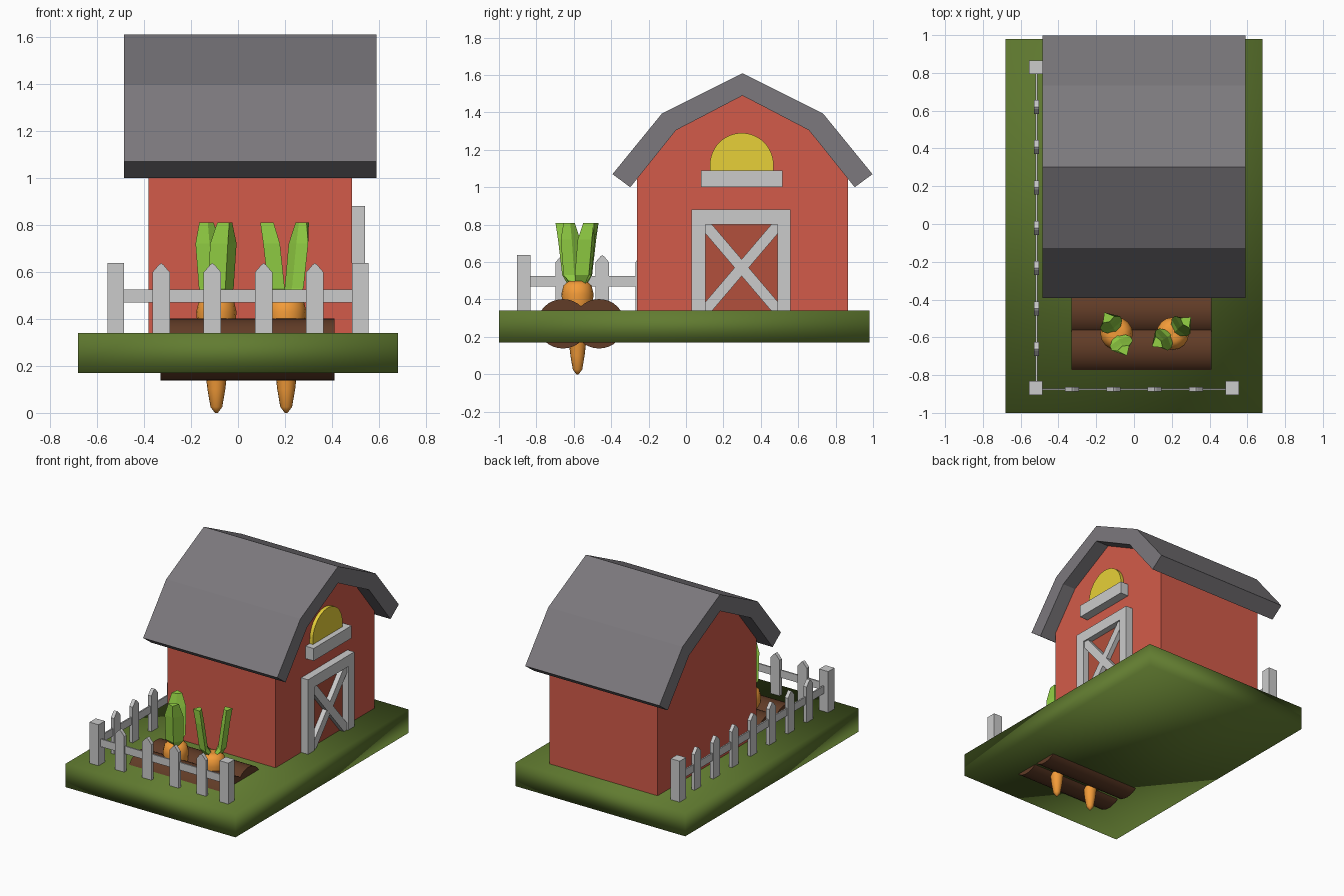
import bpy, bmesh, math
from mathutils import Vector

if "Cube" in bpy.data.objects:
    bpy.data.objects.remove(bpy.data.objects["Cube"])


def material(name, rgb):
    m = bpy.data.materials.new(name)
    m.diffuse_color = (*rgb, 1)
    m.use_nodes = True
    m.node_tree.nodes["Principled BSDF"].inputs["Base Color"].default_value = m.diffuse_color
    return m


RED = material("barn_red", (0.65, 0.105, 0.067))
DARK_RED = material("door_red", (0.45, 0.08, 0.045))
SLATE = material("slate", (0.2, 0.19, 0.205))
YELLOW = material("window_yellow", (0.8, 0.63, 0.04))
GRASS = material("grass", (0.12, 0.2, 0.03))
SOIL = material("soil", (0.12, 0.045, 0.02))
ORANGE = material("carrot_orange", (0.9, 0.33, 0.04))
LEAF = material("leaf_green", (0.3, 0.65, 0.06))


def loft(name, rings, mat=None, smooth=False):
    """Skin a list of equal-length rings and cap both ends."""
    bm = bmesh.new()
    loops = [[bm.verts.new(p) for p in ring] for ring in rings]
    n = len(loops[0])
    for a, b in zip(loops, loops[1:]):
        for i in range(n):
            j = (i + 1) % n
            bm.faces.new((a[i], a[j], b[j], b[i]))
    bm.faces.new(loops[0][::-1])
    bm.faces.new(loops[-1])
    bmesh.ops.recalc_face_normals(bm, faces=bm.faces)
    for f in bm.faces:
        f.smooth = smooth
    mesh = bpy.data.meshes.new(name)
    bm.to_mesh(mesh)
    bm.free()
    ob = bpy.data.objects.new(name, mesh)
    bpy.context.collection.objects.link(ob)
    if mat:
        mesh.materials.append(mat)
    return ob


def prism_x(name, pts, x0, x1, mat=None, smooth=False):
    return loft(name, [[(x, y, z) for y, z in pts] for x in (x0, x1)], mat, smooth)


def prism_y(name, pts, y0, y1, mat=None):
    return loft(name, [[(x, y, z) for x, z in pts] for y in (y0, y1)], mat)


def box(name, x0, x1, y0, y1, z0, z1, mat=None, smooth=False):
    return prism_x(name, [(y0, z0), (y1, z0), (y1, z1), (y0, z1)], x0, x1, mat, smooth)


# Ground slab
box("ground", -0.68, 0.68, -1.0, 0.98, 0.17, 0.34, GRASS, True)

# Barn body and gambrel roof
C = 0.302
inner = [(-0.60, 1.0), (-0.355, 1.305), (0, 1.49), (0.355, 1.305), (0.60, 1.0)]
outer = [(-0.695, 1.07), (-0.43, 1.395), (0, 1.61), (0.43, 1.395), (0.695, 1.07)]
wall = [(-0.565, 0.33), (-0.565, 1.045)] + inner[1:4] + [(0.565, 1.045), (0.565, 0.33)]
prism_x("barn_walls", [(C + y, z) for y, z in wall], -0.38, 0.485, RED)
prism_x("roof", [(C + y, z) for y, z in outer + inner[::-1]], -0.485, 0.59, SLATE)

# Door panel, frame and cross braces
box("door_panel", 0.48, 0.495, 0.06, 0.53, 0.33, 0.85, DARK_RED)
frame = [(0.03, 0.335), (0.03, 0.88), (0.56, 0.88), (0.56, 0.335),
         (0.49, 0.335), (0.49, 0.80), (0.105, 0.80), (0.105, 0.335)]
prism_x("door_frame", frame, 0.48, 0.54)
for i, s in enumerate((1, -1)):
    a, b = Vector((0.2975 - s * 0.20, 0.335)), Vector((0.2975 + s * 0.20, 0.805))
    d = (b - a).normalized()
    n = Vector((-d.y, d.x)) * 0.029
    prism_x(f"door_brace_{i + 1}", [a - n, b - n, b + n, a + n], 0.48, 0.529 + 0.001 * i)

# Half-round window with its sill
arc = [(C - 0.004 + 0.17 * math.cos(t * math.pi / 24), 1.12 + 0.17 * math.sin(t * math.pi / 24))
       for t in range(25)]
arc += [(C - 0.174, 1.05), (C + 0.166, 1.05)]
prism_x("window", arc, 0.475, 0.51, YELLOW)
box("window_sill", 0.475, 0.55, 0.08, 0.515, 1.0, 1.09)


# Fence: corner posts, rails and pointed pickets
def picket_profile(c):
    return [(c - 0.037, 0.33), (c + 0.037, 0.33), (c + 0.037, 0.598), (c + 0.01, 0.63),
            (c, 0.637), (c - 0.01, 0.63), (c - 0.037, 0.598)]


for i, (x, y) in enumerate([(-0.52, -0.868), (0.52, -0.868), (-0.52, 0.83)]):
    box(f"fence_post_{i + 1}", x - 0.036, x + 0.036, y - 0.036, y + 0.036, 0.33, 0.637)
box("front_rail", -0.52, 0.52, -0.88, -0.87, 0.47, 0.525)
box("side_rail", -0.522, -0.512, -0.868, 0.83, 0.47, 0.525)
for i in range(4):
    prism_y(f"front_picket_{i + 1}", picket_profile(-0.327 + i * 0.218), -0.888, -0.862)
for i in range(7):
    prism_x(f"side_picket_{i + 1}", picket_profile(-0.661 + i * 0.2135), -0.53, -0.504)

# Two soil mounds
for i, y in enumerate((-0.658, -0.465)):
    ring = [(y + 0.137 * math.cos(t * math.tau / 32), 0.27 + 0.132 * math.sin(t * math.tau / 32))
            for t in range(32)]
    mound = prism_x(f"soil_mound_{i + 1}", ring, -0.33, 0.41, SOIL)
    for f in mound.data.polygons:
        f.use_smooth = len(f.vertices) == 4

# Carrots with folded leaf blades
root = [(0.006, 0.0), (0.025, 0.025), (0.038, 0.10), (0.046, 0.17), (0.062, 0.28),
        (0.08, 0.37), (0.086, 0.43), (0.075, 0.475), (0.045, 0.50), (0.015, 0.497)]
# Blade sections: distance out, half width, height
blade = [(0.0, 0.015, 0.46), (0.045, 0.06, 0.53), (0.07, 0.062, 0.72), (0.085, 0.035, 0.81)]
for k, (cx, angles) in enumerate([(-0.092, (120, -65)), (0.205, (212, 42))]):
    cy = -0.58
    rings = [[(cx + r * math.cos(t * math.tau / 16), cy + r * math.sin(t * math.tau / 16), z)
              for t in range(16)] for r, z in root]
    loft(f"carrot_{k + 1}", rings, ORANGE, True)
    for j, deg in enumerate(angles):
        a = math.radians(deg)
        out, side = Vector((math.cos(a), math.sin(a), 0)), Vector((-math.sin(a), math.cos(a), 0))
        rings = []
        for r, w, z in blade:
            c = Vector((cx, cy, z)) + out * r
            rings.append([c + out * 0.045, c + side * w, c - out * 0.012, c - side * w])
        loft(f"carrot_{k + 1}_leaf_{j + 1}", rings, LEAF)
